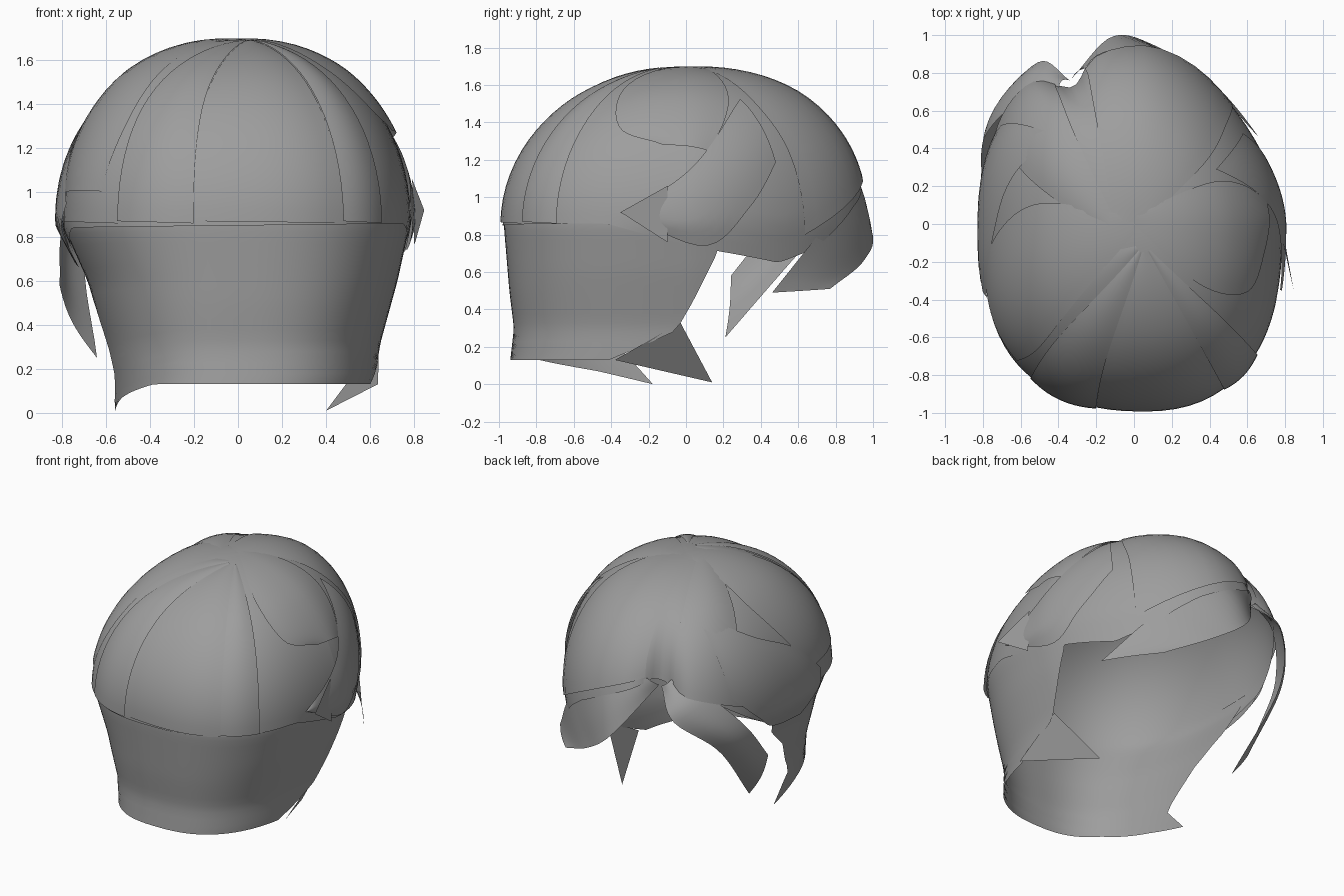
import bpy, math
from mathutils import Vector

if "Cube" in bpy.data.objects:
    bpy.data.objects.remove(bpy.data.objects["Cube"])

C, H = 0.85, 0.848         # height of the widest ring, dome height
MAT = bpy.data.materials.new("hair_grey")
MAT.diffuse_color = (0.34, 0.34, 0.34, 1)
MAT.use_nodes = True
MAT.node_tree.nodes["Principled BSDF"].inputs["Base Color"].default_value = MAT.diffuse_color


def table(x, pts):
    for (x0, y0), (x1, y1) in zip(pts, pts[1:]):
        if x <= x1:
            k = max(0, (x - x0) / (x1 - x0))
            return y0 + (y1 - y0) * k
    return pts[-1][1]


def project(p, lift=0.0):
    """Push a point onto the head-shaped shell, with the front parting pressed in."""
    x, y, z = p
    n = (2.6 if x > 0 else 2.5) if y < 0 else (1.65 if x > 0 else 2.4)
    wx, wy = (0.785 if x > 0 else 0.8), (0.98 if y < 0 else 0.955)
    g = ((abs(x) / wx) ** n + (abs(y) / wy) ** n) ** (1 / n)
    if z >= C:
        s = y / math.hypot(x, y) if (x or y) else 0
        m = 2.12 + (0.12 * s if s < 0 else 0.1 * s)
        f = (g ** m + ((z - C) / H) ** m) ** (1 / m)
        rho = g / f
        q = Vector((x / f, y / f, C + (z - C) / f))
    else:
        rho = 1
        low = [(0, .8), (.13, .81), (.3, .825), (.6, .93), (.85, 1)] if x > 0 else \
              [(0, .71), (.13, .72), (.3, .755), (.6, .86), (.85, 1)]
        sx = table(z, low)
        sy = table(z, [(0, .97), (.13, .965), (.3, .945), (.5, .97), (.85, 1)])
        q = Vector((x / g * sx, y / g * sy, z))
    a = math.degrees(math.atan2(y, x)) - 114
    dent = 1 - 0.16 * math.exp(-(a / 7) ** 2) * rho ** 4
    q.x *= dent
    q.y *= dent
    out = Vector((q.x, q.y, max(q.z - C, 0))).normalized()
    return q + out * lift * min(1, rho * 1.6)


def curve(pts, n):
    """Sample a smooth curve through the points."""
    pts = [Vector(p) for p in pts]
    if len(pts) == 2:
        return [pts[0].lerp(pts[1], i / n) for i in range(n + 1)]
    e = [2 * pts[0] - pts[1]] + pts + [2 * pts[-1] - pts[-2]]
    res = []
    for i in range(n + 1):
        s = i / n * (len(pts) - 1)
        k = min(int(s), len(pts) - 2)
        t = s - k
        a, b, c, d = e[k:k + 4]
        res.append(0.5 * (2 * b + (c - a) * t + (2 * a - 5 * b + 4 * c - d) * t * t
                          + (3 * b - a - 3 * c + d) * t ** 3))
    return res


def sheet(name, grid):
    """Smooth grid mesh with its normals facing away from the head."""
    w = len(grid[0])
    verts = [v for row in grid for v in row]
    faces = [(r * w + i, r * w + i + 1, (r + 1) * w + i + 1, (r + 1) * w + i)
             for r in range(len(grid) - 1) for i in range(w - 1)]
    me = bpy.data.meshes.new(name)
    me.from_pydata([tuple(v) for v in verts], [], faces)
    me.validate()
    mid = Vector((0, 0, .7))
    if sum(p.normal.dot(p.center - mid) * p.area for p in me.polygons) < 0:
        me.flip_normals()
    for p in me.polygons:
        p.use_smooth = True
    me.materials.append(MAT)
    ob = bpy.data.objects.new(name, me)
    bpy.context.collection.objects.link(ob)


def lock(name, edge_a, edge_b, lift=None, bulge=0.0, n=20, m=10):
    """Hair card between two edge curves; with a lift it hugs the shell."""
    grid = []
    for a, b in zip(curve(edge_a, n), curve(edge_b, n)):
        row = []
        for j in range(m + 1):
            p = a.lerp(b, j / m)
            arch = bulge * math.sin(math.pi * j / m)
            if lift is None:
                p = p + Vector((p.x, p.y, 0)).normalized() * arch
            else:
                p = project(p, lift + arch)
            row.append(p)
        grid.append(row)
    sheet(name, grid)


# Main cap: dome from the crown to a hairline that varies round the head
hairline = [(0, .74), (34, .65), (52, .73), (75, .95), (90, 1.05), (114, 1.17), (141, 1.05),
            (163, .83), (180, .73), (205, .84), (270, .85), (335, .86), (360, .74)]
cap = []
for i in range(121):
    az = i * 3
    low = math.asin((table(az, hairline) - C) / H)
    a = math.radians(az)
    row = []
    for j in range(25):
        phi = math.radians(89.9) + (low - math.radians(89.9)) * j / 24
        row.append(project((.79 * math.cos(a) * math.cos(phi),
                            .97 * math.sin(a) * math.cos(phi), C + H * math.sin(phi))))
    cap.append(row)
sheet("hair_cap", cap)

# Nape band: wraps the back of the neck, open at the face
band = []
for j in range(17):
    t = j / 16
    right = table(t, [(0, 18), (.3, 12), (.6, 3), (.8, -4), (1, -30)])
    left = table(t, [(0, -192), (.3, -184), (.5, -168), (.8, -155), (1, -167)])
    row = []
    for i in range(61):
        u = i / 60
        az = math.radians(right + (left - right) * u)
        bottom = table(u, [(0, .13), (.68, .13), (.85, .07), (1, 0)])
        row.append(project((math.cos(az), math.sin(az), .92 + (bottom - .92) * t), -.006))
    band.append(row)
sheet("nape_band", band)
lock("nape_point_right", [(.64, -.03, .33), (.4, .14, .01)],
     [(.635, -.38, .13), (.4, .14, .01)], n=6)

# Back panels fanning down from the crown
fan = [(-.82, -.3), (-.55, -.82), (-.2, -.97), (.48, -.88), (.66, -.7)]
names = ["back_left_outer", "back_left", "back_centre", "back_right"]
for k, nm in enumerate(names):
    (x0, y0), (x1, y1) = fan[k], fan[k + 1]
    lock(nm + "_panel",
         [(.05 + x0 * .05, y0 * .05 - .1, 1.68), (x0 * .7, y0 * .7, 1.4), (x0, y0, .87)],
         [(.05 + x1 * .05, y1 * .05 - .1, 1.68), (x1 * .7, y1 * .7, 1.4), (x1, y1, .86)],
         .004 + .006 * (k % 2), .01)

# Side locks swept backwards, ending in a free point
lock("side_lock_right",
     [(.45, .3, 1.55), (.7, .13, 1.28), (.8, -.05, 1.1), (.8, -.36, .92)],
     [(.6, .5, 1.2), (.72, .35, .95), (.8, .1, .74), (.8, -.36, .92)], .012, .01)
lock("side_lock_left",
     [(-.4, .45, 1.5), (-.65, .2, 1.35), (-.75, -.1, 1.2), (-.8, -.4, .95)],
     [(-.7, .5, 1.05), (-.8, .3, .85), (-.8, .1, .72), (-.8, -.25, .66)], .016, .015)
lock("side_point_right",
     [(.79, -.1, 1.06), (.845, -.35, .92)], [(.8, -.1, .76), (.845, -.35, .92)], n=6)

# Crown locks falling to each side
lock("crown_lock_right",
     [(0, 0, 1.7), (.35, -.32, 1.58), (.62, -.36, 1.38), (.7, -.12, 1.28)],
     [(.02, .06, 1.7), (.4, .22, 1.58), (.6, .22, 1.45), (.74, .13, 1.27)], .01, .012)
lock("crown_lock_left",
     [(0, -.05, 1.7), (-.3, -.4, 1.58), (-.5, -.65, 1.3), (-.6, -.7, 1.0)],
     [(-.05, .05, 1.7), (-.5, .1, 1.5), (-.75, -.1, 1.2), (-.8, -.3, 1.0)], .014, .012)

# Top locks running forward either side of the parting
lock("top_lock_right",
     [(-.1, .02, 1.7), (-.18, .45, 1.6), (-.25, .8, 1.35), (-.27, .86, 1.2)],
     [(.05, .0, 1.7), (.4, .35, 1.55), (.5, .55, 1.25), (.5, .62, .8)], .008, .015)
lock("top_lock_left",
     [(-.1, .02, 1.7), (-.28, .4, 1.6), (-.4, .68, 1.4), (-.45, .8, 1.12)],
     [(-.15, -.05, 1.69), (-.5, .2, 1.5), (-.7, .4, 1.25), (-.78, .45, .98)], .008, .015)

# Fringe: two free strands sweeping out from the parting
lock("fringe_right",
     [(-.33, .77, 1.15), (-.12, .99, .83), (.1, .95, .66), (.4, .77, .51)],
     [(-.27, .82, 1.2), (.03, .93, 1.05), (.38, .75, .85), (.66, .46, .49)], None, .01)
lock("fringe_left",
     [(-.34, .76, 1.14), (-.5, .86, .97), (-.69, .62, .72), (-.64, .21, .25)],
     [(-.4, .7, 1.2), (-.62, .64, 1.1), (-.79, .46, .86), (-.81, .24, .58)], None, .03)
